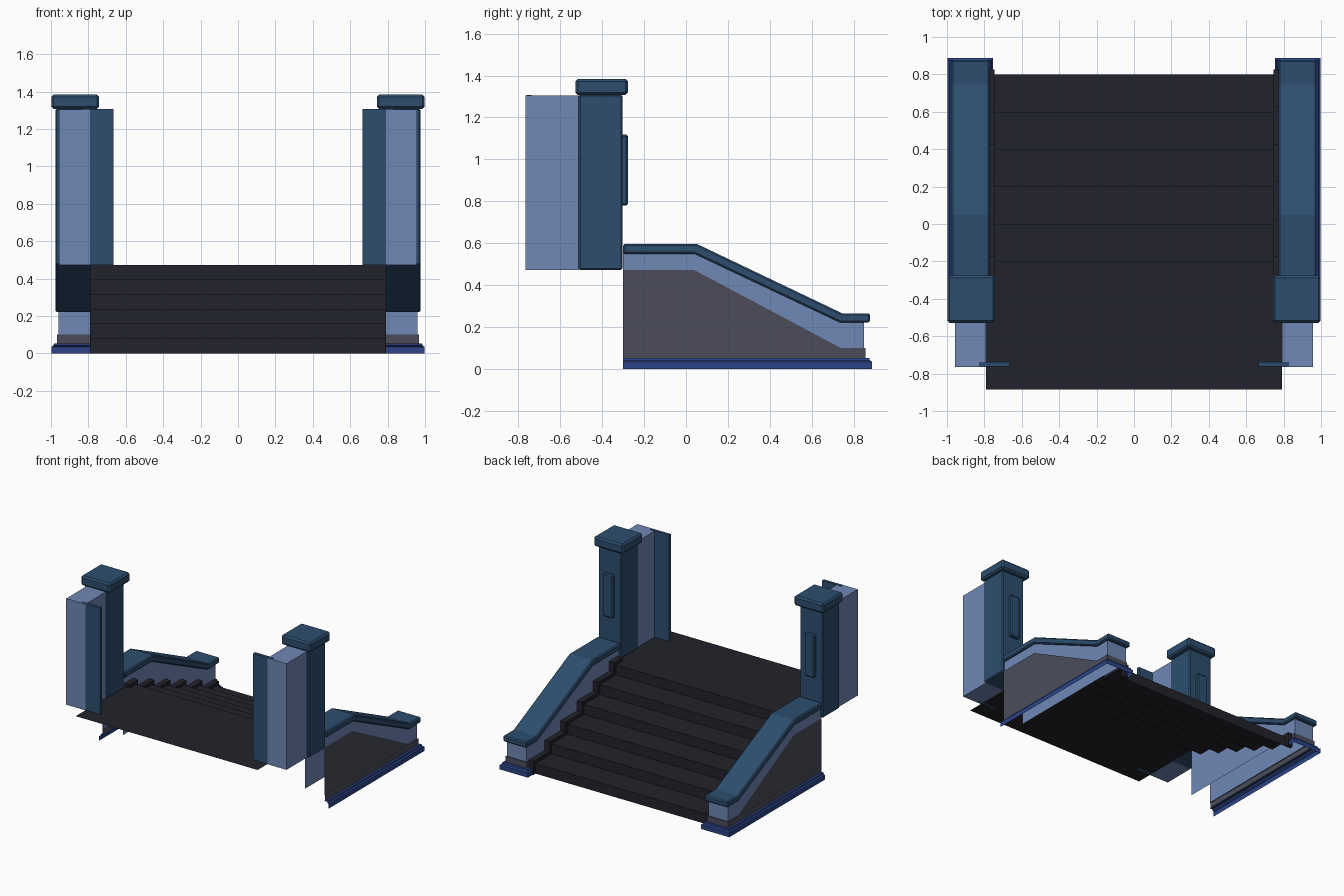
import bpy, bmesh

cube = bpy.data.objects.get("Cube")
if cube:
    bpy.data.objects.remove(cube, do_unlink=True)


def material(name, rgb):
    m = bpy.data.materials.new(name)
    m.use_nodes = True
    m.diffuse_color = (*rgb, 1)
    m.node_tree.nodes["Principled BSDF"].inputs["Base Color"].default_value = (*rgb, 1)
    return m


PALE = material("pale blue plaster", (0.16, 0.243, 0.465))
BLUE = material("slate blue trim", (0.026, 0.076, 0.157))
NAVY = material("navy base", (0.025, 0.06, 0.25))
GREY = material("grey panel", (0.07, 0.073, 0.104))
DARK = material("dark step", (0.016, 0.016, 0.025))


def finish(name, bm, mat, mirror=True, bevel=0.0, up=False):
    bmesh.ops.recalc_face_normals(bm, faces=bm.faces)
    if up:
        bm.normal_update()
        if sum(f.normal.z for f in bm.faces) < 0:
            bmesh.ops.reverse_faces(bm, faces=bm.faces)
    mesh = bpy.data.meshes.new(name)
    bm.to_mesh(mesh)
    bm.free()
    mesh.materials.append(mat)
    ob = bpy.data.objects.new(name, mesh)
    bpy.context.collection.objects.link(ob)
    if bevel:
        b = ob.modifiers.new("bevel", "BEVEL")
        b.width, b.segments = bevel, 1
        b.limit_method = "ANGLE"
    if mirror:
        ob.modifiers.new("mirror", "MIRROR").use_mirror_merge = False
    return ob


def strips(rows, closed=False):
    """Sheet of quads between successive rows of points."""
    bm = bmesh.new()
    vs = [[bm.verts.new(p) for p in row] for row in rows]
    pairs = list(zip(vs, vs[1:])) + ([(vs[-1], vs[0])] if closed else [])
    for a, b in pairs:
        for i in range(len(a) - 1):
            bm.faces.new((a[i], a[i + 1], b[i + 1], b[i]))
    return bm, vs


def prism(name, profile, x0, x1, mat, **kw):
    """Closed solid: a (y, z) profile extruded along x."""
    bm, vs = strips([[(x0, y, z), (x1, y, z)] for y, z in profile], closed=True)
    for side in (0, 1):
        bm.faces.new([row[side] for row in vs])
    return finish(name, bm, mat, **kw)


def box(name, x, y, z, mat, **kw):
    return prism(name, [(y[0], z[0]), (y[1], z[0]), (y[1], z[1]), (y[0], z[1])],
                 *x, mat, **kw)


def wrap_band(name, profile, mat):
    """Moulding of (offset, z) points running along the outer side and round the end."""
    rows = [[(0.96 + d, -0.3, z), (0.96 + d, 0.85 + d, z),
             (0.79 - d, 0.85 + d, z), (0.79 - d, 0.8, z)] for d, z in profile]
    bm, _ = strips(rows)
    bm.normal_update()
    return finish(name, bm, mat)


# Landing and steps, a folded sheet
COUNT, RUN, TOP = 6, 0.2, 0.472
RISE = TOP / COUNT
stairs = []
for i in range(COUNT):
    y = 0.8 - i * RUN
    stairs += [(y, i * RISE), (y, (i + 1) * RISE)]
bm, _ = strips([[(-0.79, y, z), (0.79, y, z)] for y, z in stairs + [(-0.885, TOP)]])
finish("steps", bm, DARK, mirror=False, up=True)

# Stepped skirting at each side of the flight
LIFT = 0.027
upper = [(y + LIFT, z + (LIFT if k else 0)) for k, (y, z) in enumerate(stairs)]
lower = stairs + [(-0.28, TOP)]
prism("step_skirting", upper + [(-0.28, TOP + LIFT)] + lower[::-1], 0.746, 0.789, DARK)

# Plaster side wall, hollow and open at the front and bottom
ridge = [(0.85, 0.1), (0.85, 0.23), (0.735, 0.23), (0.045, 0.555), (-0.3, 0.555)]
bm, vs = strips([[(0.79, y, z), (0.96, y, z)] for y, z in ridge])
for side, x in ((0, 0.79), (1, 0.96)):
    foot = bm.verts.new((x, -0.3, 0.1))
    bm.faces.new([row[side] for row in vs] + [foot])
finish("side_wall", bm, PALE)

# Grey panel over the outer face, with its band round the end
bm = bmesh.new()
bm.faces.new([bm.verts.new((0.966, y, z)) for y, z in
              [(-0.3, 0.05), (0.855, 0.05), (0.855, 0.1), (0.74, 0.1),
               (0.04, 0.472), (-0.3, 0.472)]])
panel = finish("wall_panel", bm, GREY)
if panel.data.polygons[0].normal.x < 0:
    panel.data.flip_normals()
wrap_band("wall_panel_band", [(0.007, 0.05), (0.007, 0.1), (0, 0.1)], GREY)

# Base moulding
wrap_band("base_moulding", [(0.037, 0), (0.037, 0.035), (0.027, 0.042),
                            (0.024, 0.053), (0.0, 0.053)], NAVY)

# Sloping handrail coping
prism("coping", [(-0.3, 0.55), (0.04, 0.55), (0.735, 0.222), (0.878, 0.222),
                 (0.878, 0.266), (0.745, 0.266), (0.052, 0.597), (-0.3, 0.597)],
      0.773, 0.977, BLUE, bevel=0.008)

# Pillar with cap and raised plaque
box("pillar", (0.775, 0.975), (-0.512, -0.303), (TOP, 1.31), BLUE, bevel=0.008)
box("pillar_cap", (0.742, 0.998), (-0.528, -0.276), (1.308, 1.384), BLUE, bevel=0.012)
box("pillar_plaque", (0.833, 0.917), (-0.31, -0.277), (0.78, 1.118), BLUE, bevel=0.008)

# Plaster pier in front of the pillar, with a thin return panel
box("front_pier", (0.79, 0.957), (-0.765, -0.51), (TOP, 1.305), PALE)
box("return_panel", (0.665, 0.83), (-0.761, -0.737), (TOP, 1.307), BLUE)
